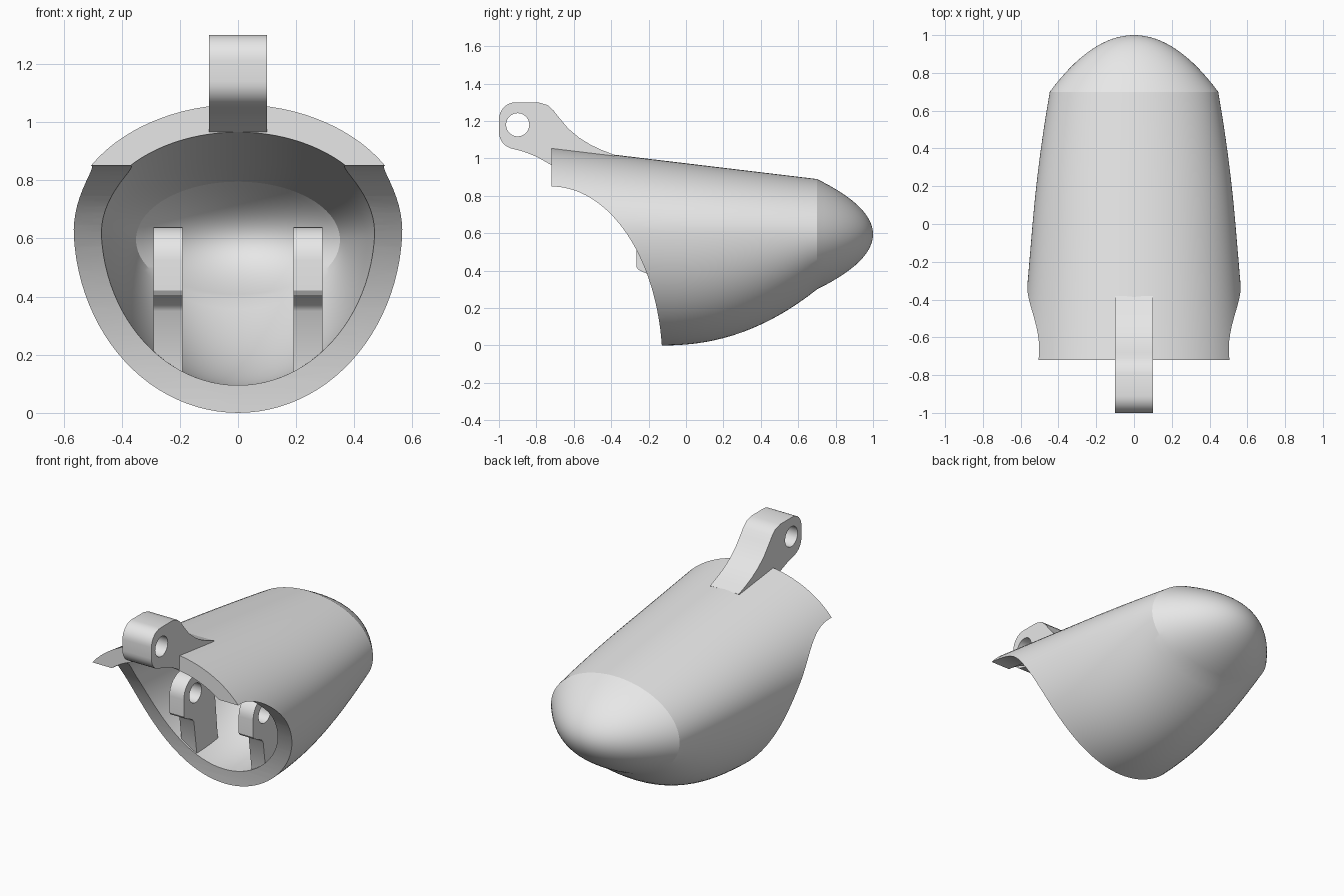
import bpy, bmesh
from math import sin, cos, pi, sqrt, radians

if "Cube" in bpy.data.objects:
    bpy.data.objects.remove(bpy.data.objects["Cube"], do_unlink=True)

grey = bpy.data.materials.new("plain grey")
grey.use_nodes = True
grey.diffuse_color = (0.8, 0.8, 0.8, 1)
grey.node_tree.nodes["Principled BSDF"].inputs["Base Color"].default_value = (0.8, 0.8, 0.8, 1)

SEGMENTS = 96
FRONT, SHOULDER, TIP = -0.8, 0.7, 1.0
WALL = 0.095


def make_object(name, bm):
    bmesh.ops.recalc_face_normals(bm, faces=bm.faces)
    mesh = bpy.data.meshes.new(name)
    bm.to_mesh(mesh)
    bm.free()
    mesh.materials.append(grey)
    obj = bpy.data.objects.new(name, mesh)
    bpy.context.collection.objects.link(obj)
    return obj


def activate(obj):
    bpy.ops.object.select_all(action='DESELECT')
    obj.select_set(True)
    bpy.context.view_layer.objects.active = obj


def cut(obj, cutter):
    cutter.hide_render = True
    mod = obj.modifiers.new("cut", 'BOOLEAN')
    mod.operation, mod.solver, mod.object = 'DIFFERENCE', 'EXACT', cutter
    activate(obj)
    bpy.ops.object.modifier_apply(modifier=mod.name)
    bpy.data.objects.remove(cutter, do_unlink=True)


def smooth(obj, degrees):
    activate(obj)
    bpy.ops.object.shade_smooth_by_angle(angle=radians(degrees))


def prism(name, profile, x0, x1):
    """Extrude a (y, z) profile from x0 to x1."""
    bm = bmesh.new()
    face = bm.faces.new([bm.verts.new((x0, y, z)) for y, z in profile])
    moved = bmesh.ops.extrude_face_region(bm, geom=[face])["geom"]
    bmesh.ops.translate(bm, vec=(x1 - x0, 0, 0),
                        verts=[v for v in moved if isinstance(v, bmesh.types.BMVert)])
    return make_object(name, bm)


def arc(cy, cz, ry, rz, start, end, steps):
    angles = [radians(start + (end - start) * i / steps) for i in range(steps + 1)]
    return [(cy + ry * cos(a), cz + rz * sin(a)) for a in angles]


def pin_hole(obj, y, z, radius, x0, x1):
    circle = arc(y, z, radius, radius, 0, 360, 40)[:-1]
    cut(obj, prism("hole_cutter", circle, x0 - 0.05, x1 + 0.05))


def section(bm, y, inset, scale=1.0, at=None):
    """Egg-shaped ring; the dome rings reuse the shoulder section, scaled."""
    s = y if at is None else at
    top = 0.974 - 0.12 * s - inset
    bottom = 0.3 * (max(0, s + 0.13) / 0.83) ** 2.2 + inset
    width = 0.537 - 0.085 * s - 0.065 * max(0, s) ** 2 - inset
    middle = 0.602 - 0.01 * s
    ring = []
    for i in range(SEGMENTS):
        a = 2 * pi * i / SEGMENTS
        height = top - middle if sin(a) > 0 else middle - bottom
        ring.append(bm.verts.new((width * scale * cos(a), y,
                                  middle + height * scale * sin(a))))
    return ring


def skin(bm, inset):
    """One layer of the shell, from the open front to the domed tip."""
    tip = TIP - inset
    rings = [section(bm, FRONT + (SHOULDER - FRONT) * i / 30, inset) for i in range(31)]
    for i in range(15, 0, -1):
        t = i / 16
        rings.append(section(bm, tip - (tip - SHOULDER) * t * t, inset, t, SHOULDER))
    for a, b in zip(rings, rings[1:]):
        join(bm, a, b)
    pole = bm.verts.new((0, tip, 0.595))
    for i in range(SEGMENTS):
        bm.faces.new((rings[-1][i - 1], rings[-1][i], pole))
    return rings[0]


def join(bm, a, b):
    for i in range(SEGMENTS):
        bm.faces.new((a[i - 1], a[i], b[i], b[i - 1]))


# Hollow shell with a domed end
bm = bmesh.new()
join(bm, skin(bm, 0), skin(bm, WALL))
shell = make_object("shell", bm)

# Sweeping cut that opens the underside of the front
sweep = arc(-0.72, -0.1, 0.594, 0.95, 90, 0, 40)
opening = [(-1.1, 1.3), (-0.72, 1.3)] + sweep + [(-0.126, -0.3), (-1.1, -0.3)]
cut(shell, prism("opening_cutter", opening, -1, 1))
smooth(shell, 15)

# Upper hinge tab that flows into the roof of the shell
tab_profile = [(-0.38, 1.018), (-0.45, 1.045), (-0.51, 1.073), (-0.57, 1.11),
               (-0.63, 1.16), (-0.68, 1.22), (-0.71, 1.258), (-0.74, 1.285),
               (-0.79, 1.30)]
tab_profile += arc(-0.91, 1.21, 0.09, 0.09, 90, 180, 8)
tab_profile += arc(-0.91, 1.14, 0.09, 0.09, 180, 250, 6)
tab_profile += [(-0.87, 1.037), (-0.80, 1.01), (-0.72, 0.965), (-0.70, 0.99), (-0.42, 0.975)]
tab = prism("upper_hinge_tab", tab_profile, -0.1, 0.1)
pin_hole(tab, -0.9, 1.18, 0.062, -0.1, 0.1)
smooth(tab, 30)

# Pair of inner hinge lugs standing on the floor of the shell
lug_profile = arc(-0.15, 0.525, 0.115, 0.115, 25, 180, 14)
lug_profile += [(-0.265, 0.42), (-0.255, 0.405), (-0.18, 0.37), (-0.165, 0.35),
                (-0.135, 0.13), (0.075, 0.13), (0.04, 0.47)]
for side, x0 in (("left", 0.19), ("right", -0.29)):
    lug = prism(side + "_inner_lug", lug_profile, x0, x0 + 0.1)
    pin_hole(lug, -0.15, 0.525, 0.06, x0, x0 + 0.1)
    smooth(lug, 30)
